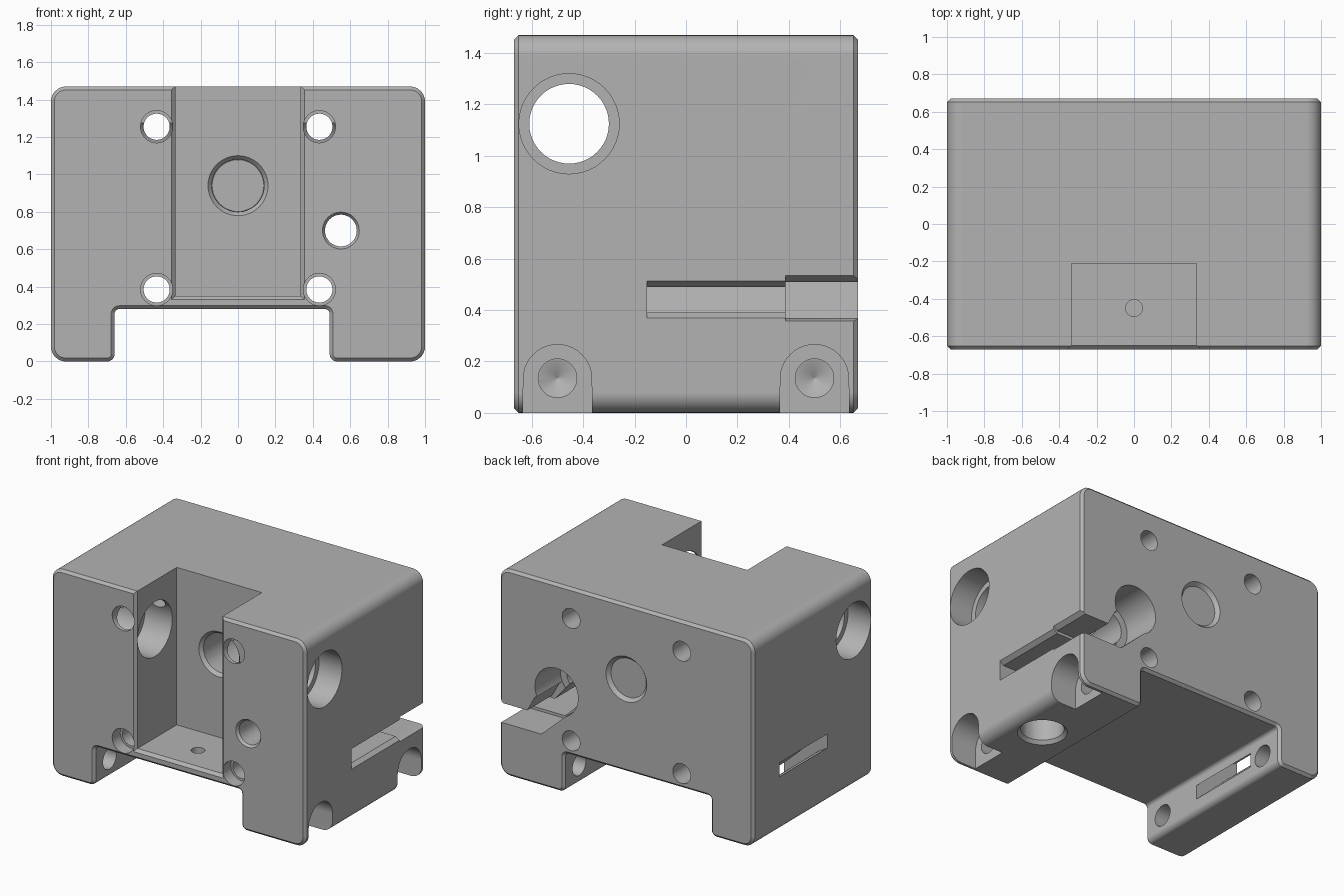
import bpy, bmesh, math
from mathutils import Vector

if "Cube" in bpy.data.objects:
    bpy.data.objects.remove(bpy.data.objects["Cube"], do_unlink=True)

D = 0.67    # half depth of the block
H = 1.47    # height
cutters = []

grey = bpy.data.materials.new("plain grey")
grey.use_nodes = True
colour = (0.45, 0.45, 0.45, 1)
grey.diffuse_color = colour
grey.node_tree.nodes["Principled BSDF"].inputs["Base Color"].default_value = colour


def place(axis, u, v, w):
    return {"x": (w, u, v), "y": (u, w, v), "z": (u, v, w)}[axis]


def prism(name, axis, start, a, end=None, b=0, bevel=0):
    """Loft between two matching outlines along an axis."""
    end = end or start
    bm = bmesh.new()
    ring_a = [bm.verts.new(place(axis, u, v, a)) for u, v in start]
    ring_b = [bm.verts.new(place(axis, u, v, b)) for u, v in end]
    n = len(start)
    bm.faces.new(ring_a)
    bm.faces.new(ring_b)
    rims = []
    for i in range(n):
        j = (i + 1) % n
        bm.faces.new((ring_a[i], ring_a[j], ring_b[j], ring_b[i]))
        rims += [bm.edges.get((r[i], r[j])) for r in (ring_a, ring_b)]
    bmesh.ops.recalc_face_normals(bm, faces=bm.faces)
    if bevel:
        bmesh.ops.bevel(bm, geom=rims, offset=bevel, segments=1, affect='EDGES')
    mesh = bpy.data.meshes.new(name)
    bm.to_mesh(mesh)
    bm.free()
    mesh.materials.append(grey)
    ob = bpy.data.objects.new(name, mesh)
    bpy.context.collection.objects.link(ob)
    return ob


def cut(*args, **kw):
    ob = prism("cutter", *args, **kw)
    ob.hide_render = True
    cutters.append(ob)


def circle(u, v, r, n=48):
    return [(u + r * math.cos(math.tau * i / n), v + r * math.sin(math.tau * i / n))
            for i in range(n)]


def bore(axis, u, v, r, a, b, r2=None):
    cut(axis, circle(u, v, r), a, circle(u, v, r2 or r), b)


def rounded(corners, steps=8):
    """Outline with a radius on each square corner."""
    out = []
    for i, (x, y, r) in enumerate(corners):
        p = Vector((x, y))
        d1 = (Vector(corners[i - 1][:2]) - p).normalized()
        d2 = (Vector(corners[(i + 1) % len(corners)][:2]) - p).normalized()
        c = p + r * (d1 + d2)
        for k in range(steps + 1):
            t = math.pi / 2 * k / steps
            out.append(tuple(c - r * (d2 * math.cos(t) + d1 * math.sin(t))))
    return out


def box(x0, x1, z0, z1):
    return [(x0, z0), (x1, z0), (x1, z1), (x0, z1)]


# Block with two legs
outline = rounded([(-1, 0, .08), (-.66, 0, .04), (-.66, .28, .025), (.49, .28, .025),
                   (.49, 0, .04), (1, 0, .08), (1, H, .08), (-1, H, .08)])
body = prism("block_body", "y", outline, -D, b=D, bevel=.018)

# Front pocket with a chamfered rim and a dimple in its floor
cut("y", box(-.335, .335, .35, 1.6), -.8, b=-.21)
cut("y", box(-.36, .36, .325, 1.6), -D - .005, box(-.33, .33, .355, 1.6), -D + .025)
bore("z", 0, -.45, .045, .31, .4)

# Central shaft hole
bore("y", 0, .94, .14, -.3, .8)
bore("y", 0, .94, .165, -.215, -.185, .138)
bore("y", 0, .94, .138, D - .025, D + .005, .165)

# Four counterbored screw holes
for x in (-.435, .435):
    for z in (.385, 1.255):
        bore("y", x, z, .07, -.8, .8)
        bore("y", x, z, .086, -.8, -.58)

# Stepped side hole at the back, narrowing to the front
bore("y", .55, .70, .085, -.8, .8)
bore("y", .55, .70, .102, -D - .005, -D + .02, .084)
bore("y", .55, .70, .12, -.15, .5)
bore("y", .55, .70, .17, .385, .8)

# Cable channel from the side face up into the stepped hole
cut("y", [(1.02, .35), (.97, .37), (.67, .37), (.42, .60), (.55, .70),
          (.72, .62), (.78, .51), (.97, .51), (1.02, .55)], .387, b=.8)
cut("y", [(1.02, .355), (.97, .39), (.68, .39), (.47, .60), (.55, .70),
          (.65, .62), (.76, .49), (.97, .49), (1.02, .53)], -.152, b=.45)

# Cross bore through both pocket walls, wide at the ends of each wall
bore("x", -.455, 1.125, .155, -1.2, 1.2)
for s in (-1, 1):
    bore("x", -.455, 1.125, .195, s * 1.2, s * .82)
    bore("x", -.455, 1.125, .195, s * .55, s * .2)

# Arched recesses and bolt holes in the legs
for y in (-.5, .5):
    arch = [(y - .135, -.1), (y + .135, -.1)]
    arch += [(y + .133 * math.cos(t), .133 + .133 * math.sin(t))
             for t in (math.pi * k / 20 for k in range(21))]
    cut("x", arch, .8, b=1.2)
    bore("x", y, .135, .075, .4, 1.1)
    bore("x", y, .135, .075, -.86, -.5)
    bore("x", y, .135, .002, -.90, -.859, .0745)

# Slanted strap slot through the other leg
cut("y", [(-1.05, .43), (-1.05, .53), (-.93, .46), (-.6, .15), (-.6, .05),
          (-.93, .36)], -.16, b=.38)

# Blind hole in the underside of the wide leg
bore("z", .77, 0, .14, -.1, .36)
bore("z", .77, 0, .165, -.005, .025, .139)

# Cut everything, then remove the cutters
for c in cutters:
    m = body.modifiers.new("cut", 'BOOLEAN')
    m.operation = 'DIFFERENCE'
    m.solver = 'EXACT'
    m.object = c
deps = bpy.context.evaluated_depsgraph_get()
deps.update()
mesh = bpy.data.meshes.new_from_object(body.evaluated_get(deps))
body.modifiers.clear()
body.data = mesh
mesh.materials.clear()
mesh.materials.append(grey)
for p in mesh.polygons:
    p.material_index = 0
for c in cutters:
    bpy.data.objects.remove(c, do_unlink=True)

# Smooth curved walls, keeping crisp edges
bpy.ops.object.select_all(action='DESELECT')
body.select_set(True)
bpy.context.view_layer.objects.active = body
bpy.ops.object.shade_smooth_by_angle(angle=math.radians(30))
wn = body.modifiers.new("even_shading", 'WEIGHTED_NORMAL')
wn.keep_sharp = True
